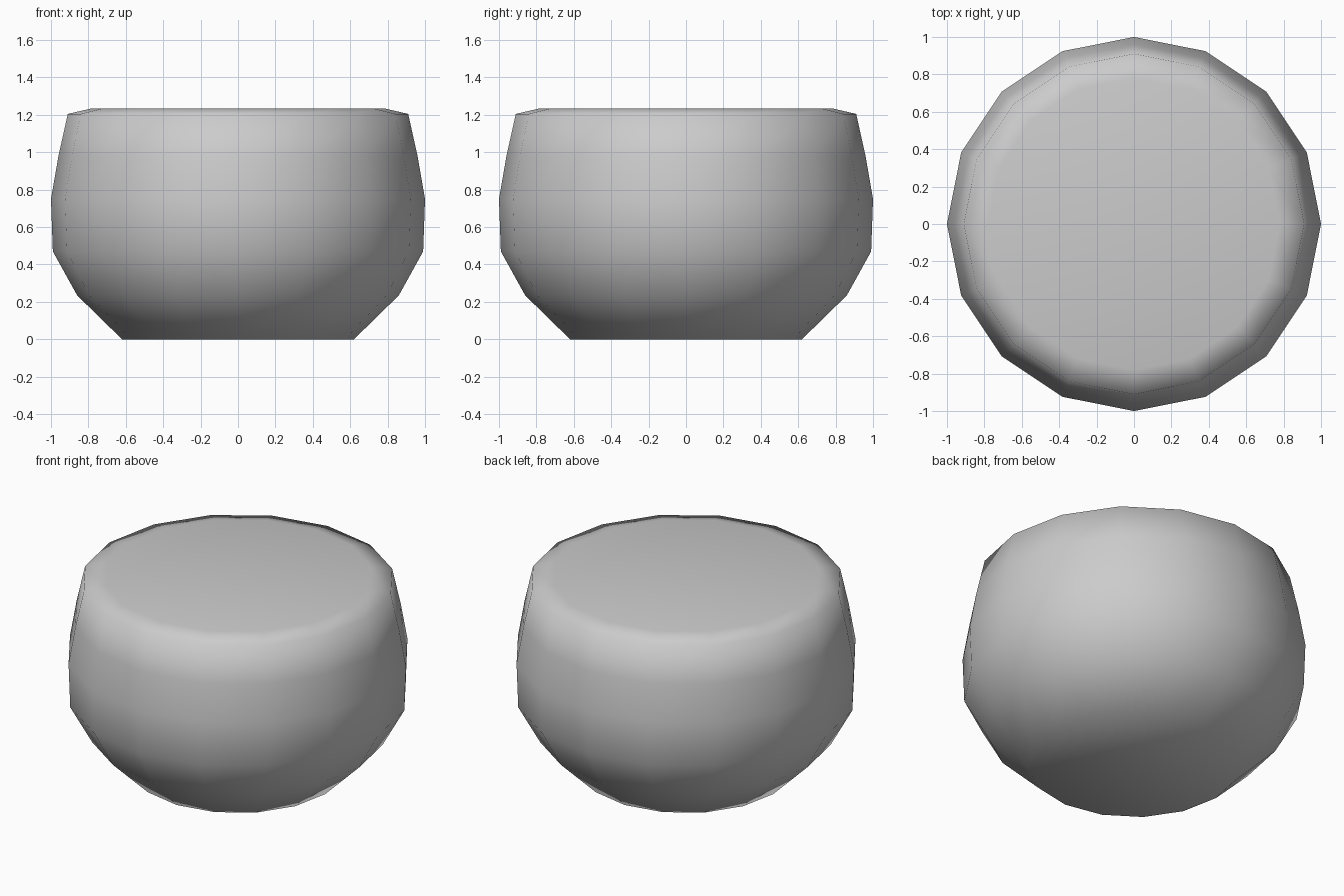
import bpy, bmesh
from math import cos, sin, tau

if "Cube" in bpy.data.objects:
    bpy.data.objects.remove(bpy.data.objects["Cube"])

SIDES = 16
# (radius, height) from the base up to the rim of the flat top
PROFILE = [(0.62, 0.0), (0.86, 0.235), (0.99, 0.47), (1.0, 0.75),
           (0.96, 0.98), (0.91, 1.205), (0.78, 1.235)]

bm = bmesh.new()
rings = [[bm.verts.new((r * cos(tau * i / SIDES), r * sin(tau * i / SIDES), z))
          for i in range(SIDES)] for r, z in PROFILE]

# Side walls
for low, high in zip(rings, rings[1:]):
    for i in range(SIDES):
        j = (i + 1) % SIDES
        bm.faces.new((low[i], low[j], high[j], high[i]))

# Flat base and flat top
bm.faces.new(rings[0][::-1])
bm.faces.new(rings[-1])

# Smooth shading all over
for f in bm.faces:
    f.smooth = True

mesh = bpy.data.meshes.new("rounded_body")
bm.to_mesh(mesh)
bm.free()
body = bpy.data.objects.new("rounded_body", mesh)
bpy.context.collection.objects.link(body)
